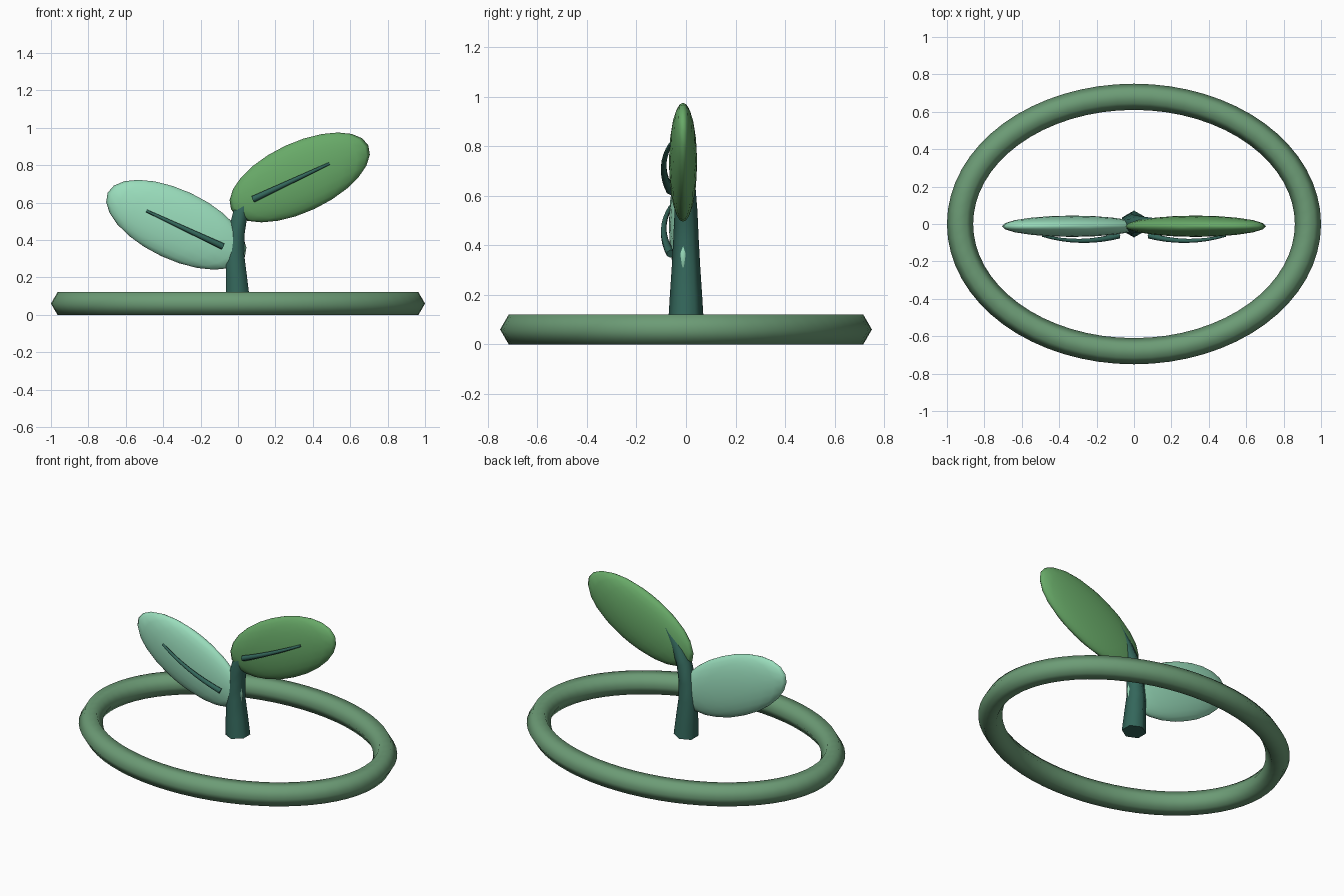
import bpy, bmesh, math
from mathutils import Vector, Matrix

cube = bpy.data.objects.get("Cube")
if cube:
    bpy.data.objects.remove(cube, do_unlink=True)


def material(name, rgb):
    m = bpy.data.materials.new(name)
    m.use_nodes = True
    m.diffuse_color = (*rgb, 1)
    bsdf = m.node_tree.nodes["Principled BSDF"]
    bsdf.inputs["Base Color"].default_value = (*rgb, 1)
    bsdf.inputs["Roughness"].default_value = 0.8
    return m


SAGE = material("sage green", (0.15, 0.33, 0.18))
DARK = material("dark teal green", (0.034, 0.135, 0.105))
LEAF = material("leaf green", (0.138, 0.40, 0.138))
MINT = material("pale mint", (0.32, 0.72, 0.50))


def finish(name, bm, mat):
    bmesh.ops.recalc_face_normals(bm, faces=bm.faces)
    mesh = bpy.data.meshes.new(name)
    bm.to_mesh(mesh)
    bm.free()
    mesh.materials.append(mat)
    obj = bpy.data.objects.new(name, mesh)
    bpy.context.collection.objects.link(obj)
    return obj


def tube(name, path, radii, ref, mat, closed=False, sides=6):
    """Sweep a regular polygon along a path; ref fixes its roll."""
    bm = bmesh.new()
    n = len(path)
    rings = []
    for i, p in enumerate(path):
        if closed:
            t = path[(i + 1) % n] - path[i - 1]
        else:
            t = path[min(i + 1, n - 1)] - path[max(i - 1, 0)]
        t.normalize()
        u = Vector(ref).cross(t).normalized()
        v = t.cross(u)
        angles = [math.tau * k / sides for k in range(sides)]
        rings.append([bm.verts.new(p + radii[i] * (u * math.cos(a) + v * math.sin(a)))
                      for a in angles])
    for i in range(n if closed else n - 1):
        a, b = rings[i], rings[(i + 1) % n]
        for k in range(sides):
            j = (k + 1) % sides
            bm.faces.new((a[k], a[j], b[j], b[k])).smooth = True
    if not closed:
        bm.faces.new(rings[0])
        bm.faces.new(rings[-1])
    return finish(name, bm, mat)


# Oval ring lying on the ground
N = 64
oval = [Vector((0.93 * math.cos(math.tau * i / N), 0.68 * math.sin(math.tau * i / N), 0.0606))
        for i in range(N)]
tube("ground_ring", oval, [0.07] * N, (0, 0, 1), SAGE, closed=True)

# Tapered stem, swaying and then leaning to the left side
stem = [(0, 0.085), (-0.008, 0.2), (-0.016, 0.32), (-0.01, 0.43),
        (0.012, 0.54), (0.06, 0.64), (0.125, 0.745)]
stem_radii = [0.072, 0.065, 0.057, 0.051, 0.046, 0.038, 0.03]
tube("stem", [Vector((x, 0, z)) for x, z in stem], stem_radii, (1, 0, 0), DARK)


# Each leaf is a flattened ellipsoid with a bowed midrib on its front
def leaf(prefix, side, height, mat):
    centre = Vector((side * 0.33, -0.012, height))
    tilt = math.radians(25)
    axis = Vector((side * math.cos(tilt), 0, math.sin(tilt)))
    bm = bmesh.new()
    bmesh.ops.create_uvsphere(bm, u_segments=20, v_segments=12, radius=1)
    place = (Matrix.Translation(centre)
             @ Matrix.Rotation(-side * tilt, 4, 'Y')
             @ Matrix.Diagonal((0.405, 0.057, 0.186, 1)))
    bmesh.ops.transform(bm, matrix=place, verts=bm.verts)
    for f in bm.faces:
        f.smooth = True
    finish(prefix + "_leaf", bm, mat)

    path, radii = [], []
    for i in range(9):
        s = i / 4 - 1
        p = centre + axis * (0.225 * s - 0.05)
        p.y = -0.09 + 0.028 * s * s
        path.append(p)
        radii.append(0.0125 - 0.005 * s)
    tube(prefix + "_leaf_vein", path, radii, (0, 1, 0), DARK)


leaf("left", 1, 0.735, LEAF)
leaf("right", -1, 0.482, MINT)
